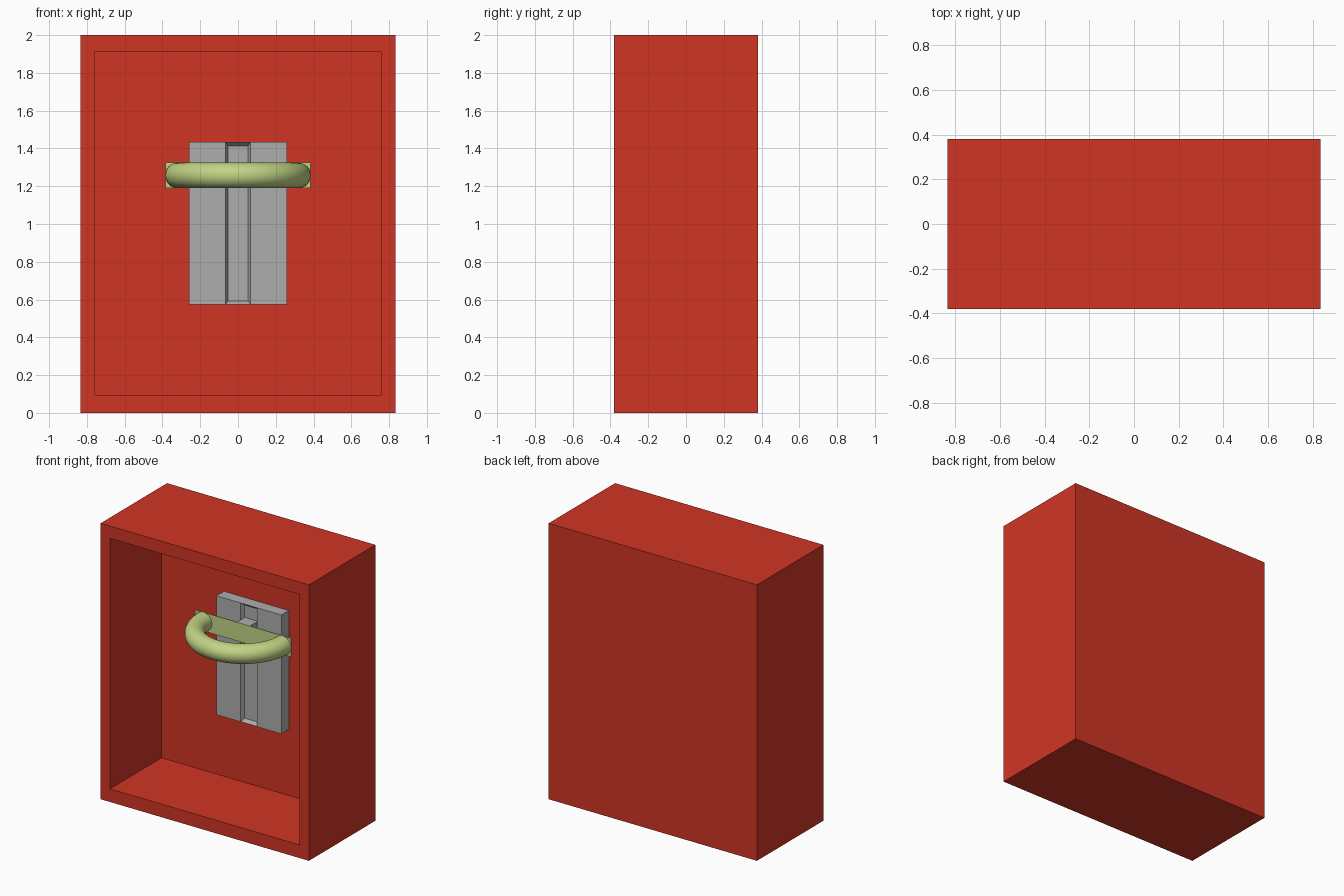
import bpy, bmesh, math
from mathutils import Vector

if "Cube" in bpy.data.objects:
    bpy.data.objects.remove(bpy.data.objects["Cube"])


def material(name, rgb):
    m = bpy.data.materials.new(name)
    m.diffuse_color = (*rgb, 1)
    m.use_nodes = True
    m.node_tree.nodes["Principled BSDF"].inputs["Base Color"].default_value = m.diffuse_color
    return m


RED = material("red", (0.63, 0.036, 0.018))
GREY = material("grey", (0.42, 0.42, 0.42))
GREEN = material("light green", (0.54, 0.66, 0.235))


def finish(name, bm, mat):
    bmesh.ops.recalc_face_normals(bm, faces=bm.faces)
    me = bpy.data.meshes.new(name)
    bm.to_mesh(me)
    bm.free()
    me.materials.append(mat)
    ob = bpy.data.objects.new(name, me)
    bpy.context.collection.objects.link(ob)
    return ob


def rect_loft(name, rings, mat):
    """Join rectangles (half width, z low, z high, y) and cap both ends."""
    bm = bmesh.new()
    loops = []
    for hx, z0, z1, y in rings:
        pts = ((-hx, y, z0), (hx, y, z0), (hx, y, z1), (-hx, y, z1))
        loops.append([bm.verts.new(p) for p in pts])
    for a, b in zip(loops, loops[1:]):
        for i in range(4):
            j = (i + 1) % 4
            bm.faces.new((a[i], a[j], b[j], b[i]))
    bm.faces.new(loops[0])
    bm.faces.new(loops[-1])
    return finish(name, bm, mat)


# Open-fronted box with a deep cavity
rect_loft("case", [(0.835, 0, 2, 0.38), (0.835, 0, 2, -0.38),
                   (0.76, 0.095, 1.91, -0.38), (0.76, 0.095, 1.91, 0.21)], RED)

# Backing plate with a tapered groove
rect_loft("slide_plate", [(0.26, 0.573, 1.435, 0.21), (0.26, 0.573, 1.435, 0.125),
                          (0.066, 0.575, 1.433, 0.125), (0.053, 0.593, 1.413, 0.152)], GREY)

# Slider joining the groove to the handle
rect_loft("slider", [(0.053, 1.19, 1.324, 0.155), (0.053, 1.19, 1.324, 0.062)], GREY)

# Flat back of the handle
rect_loft("handle_plate", [(0.385, 1.19, 1.325, 0.064), (0.385, 1.19, 1.325, 0.058)], GREEN)

# Half-ring handle: a circle swept round the front
R, r, y0, zc, n = 0.3175, 0.0675, 0.06, 1.2575, 32
bm = bmesh.new()
circle = [bm.verts.new((R + r * math.cos(2 * math.pi * i / n), y0,
                        zc + r * math.sin(2 * math.pi * i / n))) for i in range(n)]
edges = [bm.edges.new((circle[i], circle[(i + 1) % n])) for i in range(n)]
bmesh.ops.spin(bm, geom=circle + edges, cent=Vector((0, y0, zc)), axis=(0, 0, 1),
               angle=-math.pi, steps=48)
for f in bm.faces:
    f.smooth = True
finish("handle_ring", bm, GREEN)
